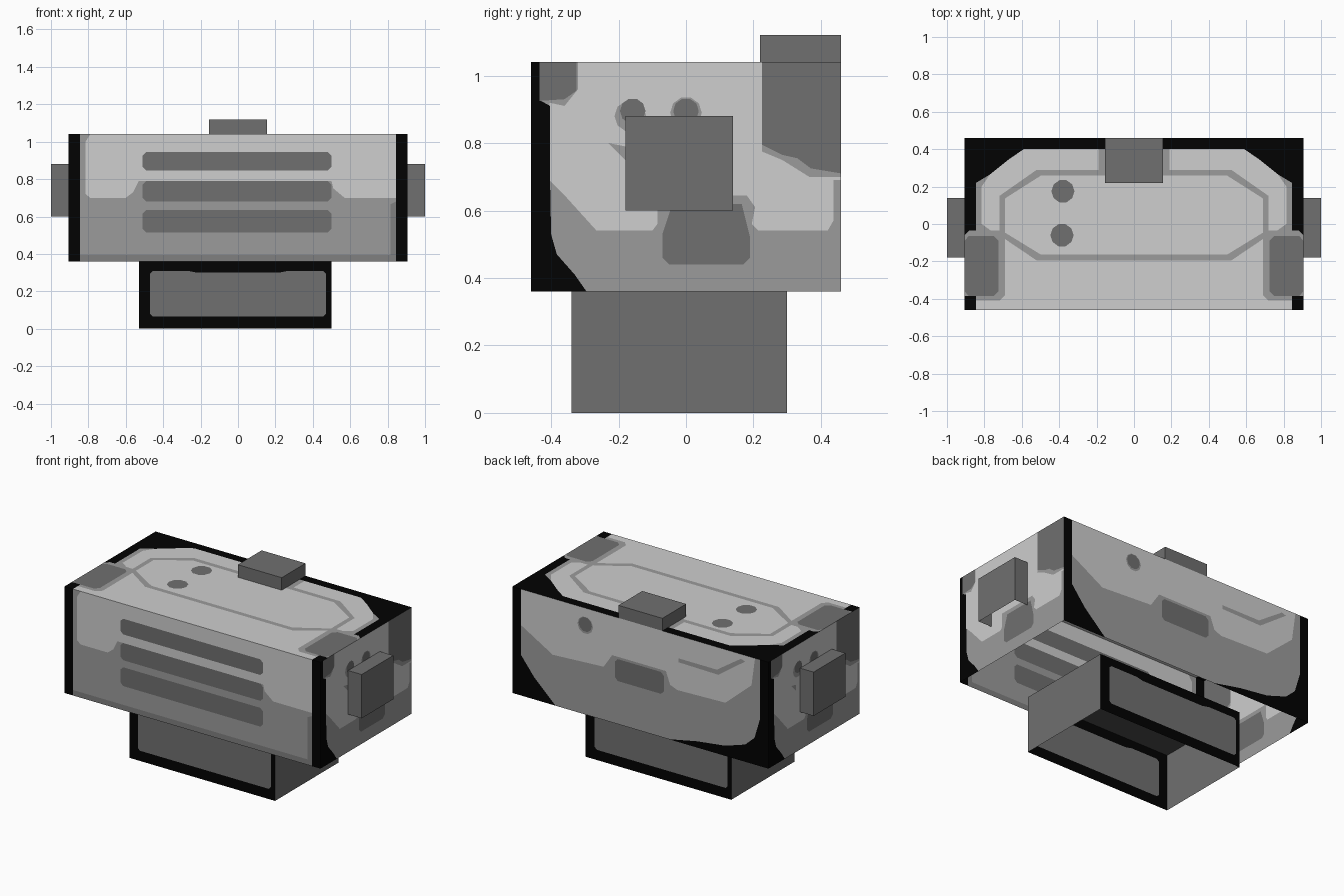
import bpy, bmesh, math
from mathutils import Vector
from mathutils.geometry import delaunay_2d_cdt

if "Cube" in bpy.data.objects:
    bpy.data.objects.remove(bpy.data.objects["Cube"])


def grey(name, v):
    m = bpy.data.materials.new(name)
    m.diffuse_color = (v, v, v, 1)
    m.use_nodes = True
    m.node_tree.nodes["Principled BSDF"].inputs["Base Color"].default_value = m.diffuse_color
    return m


MATS = [grey("light grey", 0.62), grey("mid grey", 0.33), grey("dark grey", 0.16),
        grey("black", 0.0005), grey("edge grey", 0.215), grey("charcoal", 0.075)]
LIGHT, MID, DARK, BLACK, EDGE, COAL = range(6)


def finish(name, bm):
    me = bpy.data.meshes.new(name)
    bm.to_mesh(me)
    bm.free()
    for m in MATS:
        me.materials.append(m)
    ob = bpy.data.objects.new(name, me)
    bpy.context.collection.objects.link(ob)
    return ob


def rect(u0, v0, u1, v1, c=0.0):
    """Rectangle with cut corners."""
    if c == 0:
        return [(u0, v0), (u1, v0), (u1, v1), (u0, v1)]
    return [(u0 + c, v0), (u1 - c, v0), (u1, v0 + c), (u1, v1 - c),
            (u1 - c, v1), (u0 + c, v1), (u0, v1 - c), (u0, v0 + c)]


def spot(u, v, r, n=10):
    return [(u + r * math.cos(2 * math.pi * i / n), v + r * math.sin(2 * math.pi * i / n))
            for i in range(n)]


def mirror(pts):
    return [(-u, v) for u, v in pts]


def inside(p, poly):
    hit = False
    for (x0, y0), (x1, y1) in zip(poly, poly[1:] + poly[:1]):
        if (y0 > p[1]) != (y1 > p[1]) and p[0] < x0 + (p[1] - y0) * (x1 - x0) / (y1 - y0):
            hit = not hit
    return hit


def wall(name, size, base, layers, place, out):
    """Flat panel cut along painted outlines; later layers lie over earlier ones."""
    u0, v0, u1, v1 = size
    verts, edges = [], []
    for poly in [rect(*size)] + [p for _, p in layers]:
        n = len(verts)
        verts += [Vector((min(max(u, u0), u1), min(max(v, v0), v1))) for u, v in poly]
        edges += [(n + i, n + (i + 1) % len(poly)) for i in range(len(poly))]
    pts, _, faces, *_ = delaunay_2d_cdt(verts, edges, [], 0, 1e-5)
    bm = bmesh.new()
    bv = [bm.verts.new(place(*p)) for p in pts]
    for f in faces:
        face = bm.faces.new([bv[i] for i in f])
        c = sum((pts[i] for i in f), Vector((0, 0))) / len(f)
        face.material_index = base
        for mat, poly in layers:
            if inside(c, poly):
                face.material_index = mat
        face.normal_update()
        if face.normal.dot(Vector(out)) < 0:
            face.normal_flip()
    return finish(name, bm)


def open_box(name, lo, hi, drop, mat=DARK, top=DARK):
    """Box shell without the sides whose outward directions are in drop."""
    bm = bmesh.new()
    bmesh.ops.create_cube(bm, size=1)
    for v in bm.verts:
        v.co = [(a + b) / 2 + c * (b - a) for a, b, c in zip(lo, hi, v.co)]
    bm.normal_update()
    for f in bm.faces:
        f.material_index = top if f.normal.z > 0.5 else mat
    gone = [f for f in bm.faces if any(f.normal.dot(Vector(d)) > 0.9 for d in drop)]
    bmesh.ops.delete(bm, geom=gone, context='FACES')
    return finish(name, bm)


W, D, B, T = 0.905, 0.46, 0.36, 1.04
DOWN, FRONT, BACK = (0, 0, -1), (0, -1, 0), (0, 1, 0)

# body front: black edges, light upper part, three vents
front = [
    (LIGHT, [(-.815, 1.0), (-.815, .72), (-.79, .70), (-.60, .70), (-.56, .73), (-.53, .79),
             (-.5, .79), (.5, .79), (.51, .75), (.57, .70), (.845, .70), (.845, T), (-.79, T)]),
    (EDGE, rect(-.845, B, .845, .395)),
    (EDGE, [(.815, .36), (.845, .36), (.845, .68), (.815, .665)]),
    (BLACK, rect(-W, B, -.845, T)), (BLACK, rect(.845, B, W, T)),
] + [(DARK, rect(-.51, a, .5, b, .02)) for a, b in ((.515, .635), (.68, .79), (.845, .945))]
wall("body_front", (-W, B, W, T), MID, front, lambda u, v: (u, -D, v), FRONT)

# body back
back = [
    (LIGHT, [(.845, T), (.845, .81), (.62, .68), (.26, .70), (.2, .79), (-.18, .79), (-.21, .71),
             (-.26, .69), (-.60, .70), (-.785, .86), (-.81, T)]),
    (MID, [(-.27, .87), (-.55, .865), (-.74, 1.0), (-.71, 1.01), (-.54, .895), (-.27, .895)]),
    (DARK, rect(-.165, .635, .18, .775, .02)),
    (MID, spot(.39, .93, .055)), (DARK, spot(.39, .935, .047)),
    (BLACK, [(W, T), (.845, T), (.845, .62), (.75, .50), (.60, B), (W, B)]),
    (BLACK, [(-W, T), (-.845, T), (-.845, .66), (-.806, .53), (-.74, .47), (-.60, .425),
             (-.40, .40), (-.20, B), (-W, B)]),
]
wall("body_back", (-W, B, W, T), MID, back, lambda u, v: (u, D, v), BACK)

# body sides: the same pattern turned half way round
side = [
    (LIGHT, [(-.405, T), (-.405, .69), (-.36, .645), (-.265, .54), (-.10, .54), (-.085, .56),
             (-.085, .645), (.18, .645), (.205, .61), (.195, .56), (.215, .54), (.42, .54),
             (.437, .57), (.437, .69), (D, .69), (D, T)]),
    (MID, [(.225, .775), (.285, .75), (.365, .70), (D, .70), (D, T), (.225, T)]),
    (DARK, [(.225, T), (.225, .795), (.285, .765), (.33, .755), (.37, .725), (D, .71), (D, T)]),
    (DARK, [(-.04, .62), (-.07, .53), (-.07, .46), (-.05, .44), (.17, .44), (.19, .46),
            (.19, .52), (.165, .62)]),
    (MID, [(-.23, .80), (-.18, .75), (-.18, .79)]),
    (MID, spot(-.165, .88, .047)), (MID, spot(0, .89, .047)),
    (DARK, spot(-.158, .895, .038)), (DARK, spot(0, .895, .038)),
    (BLACK, [(-D, T), (-.43, T), (-.43, .925), (-.403, .91), (-.403, .69), (-.40, .53),
             (-.383, .47), (-.33, .41), (-.295, B), (-D, B)]),
    (MID, [(-.43, T), (-.43, .925), (-.36, .91), (-.32, .96), (-.32, T)]),
    (DARK, [(-.435, T), (-.435, .925), (-.36, .93), (-.325, .955), (-.325, T)]),
]
for name, s in (("body_right", 1), ("body_left", -1)):
    wall(name, (-D, B, D, T), MID, side, lambda u, v, s=s: (s * W, s * u, v), (s, 0, 0))

# body top: ring line, black back corners, dark side patches, two round spots
corner = [(-W, D), (-.18, D), (-.18, .40), (-.59, .40), (-.67, .345), (-.77, .265),
          (-.845, .22), (-.845, -.04), (-W, -.07)]
fringe = [(-.86, .3), (-.77, .265), (-.815, .2), (-.815, 0), (-.73, -.06), (-.86, -.08)]
ring = [(-.72, .15), (-.52, .29), (.52, .29), (.72, .15), (.72, -.06), (.52, -.195),
        (-.52, -.195), (-.72, -.06)]
inner = [(u * .958, (v - .0475) * .87 + .0475) for u, v in ring]
patch = rect(-.91, -.385, -.725, -.065, .025)
frame = rect(-.91, -.41, -.69, -.035, .03)
neck = rect(-.19, .28, -.15, .41)
strip = rect(-W, -D, -.845, -.06)
top = [(MID, ring), (LIGHT, inner)]
for mat, poly in ((MID, neck), (MID, fringe), (BLACK, corner), (BLACK, strip),
                  (MID, frame), (DARK, patch)):
    top += [(mat, poly), (mat, mirror(poly))]
top += [(BLACK, rect(-W, -D, -.845, -.385)), (BLACK, rect(.845, -D, W, -.385)),
        (BLACK, rect(-.19, .40, .19, D))]
top += [(DARK, spot(-.38, .175, .062)), (DARK, spot(-.385, -.06, .062))]
wall("body_top", (-W, -D, W, D), LIGHT, top, lambda u, v: (u, v, T), (0, 0, 1))

# base: hollow foot with framed panels front and back
open_box("base_shell", (-.53, -.34, 0), (.5, .30, B), [DOWN, FRONT, BACK], top=COAL)
panel = [(-.455, .065), (.455, .065), (.47, .08), (.47, .295), (.455, .31), (.27, .31),
         (.22, .30), (-.22, .30), (-.27, .31), (-.455, .31), (-.47, .295), (-.47, .08)]
for name, y, out in (("base_front", -.34, FRONT), ("base_back", .30, BACK)):
    k = 0 if y < 0 else -.035
    wall(name, (-.53, 0, .5, B), BLACK, [(DARK, [(u + k, v) for u, v in panel])],
         lambda u, v, y=y: (u, y, v), out)

# side knobs and top block, open where they meet the body
open_box("right_knob", (W, -.18, .60), (1, .14, .88), [DOWN, (-1, 0, 0)])
open_box("left_knob", (-1, -.18, .60), (-W, .14, .88), [DOWN, (1, 0, 0)])
open_box("top_block", (-.155, .22, T), (.155, D, 1.12), [DOWN])
